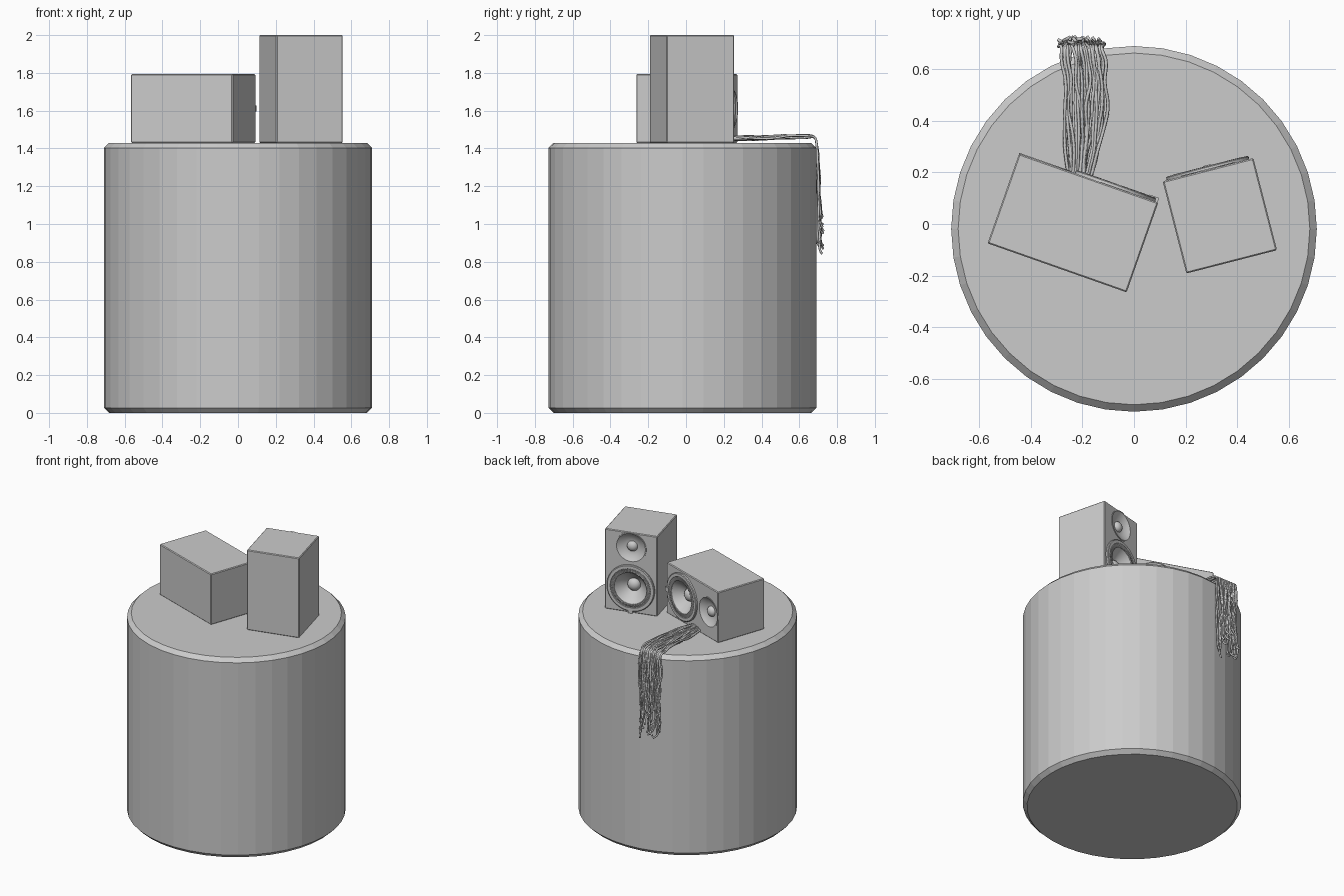
import bpy, bmesh, math, random
from mathutils import Matrix, Vector

if "Cube" in bpy.data.objects:
    bpy.data.objects.remove(bpy.data.objects["Cube"])

random.seed(4)
W, D, H = 0.363, 0.369, 0.572      # speaker cabinet
TOP = 1.43                         # pedestal height
WOOFER_Z, TWEETER_Z = -0.108, 0.180

grey = bpy.data.materials.new("light grey")
grey.diffuse_color = (0.6, 0.6, 0.6, 1)
grey.use_nodes = True
grey.node_tree.nodes["Principled BSDF"].inputs["Base Color"].default_value = grey.diffuse_color


def make(name, bm, matrix=Matrix(), smooth=None):
    bmesh.ops.recalc_face_normals(bm, faces=bm.faces)
    mesh = bpy.data.meshes.new(name)
    bm.to_mesh(mesh)
    bm.free()
    mesh.materials.append(grey)
    ob = bpy.data.objects.new(name, mesh)
    bpy.context.collection.objects.link(ob)
    ob.matrix_world = matrix
    if smooth:
        bpy.ops.object.select_all(action='DESELECT')
        ob.select_set(True)
        bpy.context.view_layer.objects.active = ob
        bpy.ops.object.shade_smooth_by_angle(angle=math.radians(smooth))
    return ob


def box(bm, size, centre=(0, 0, 0)):
    m = Matrix.Translation(centre) @ Matrix.Diagonal((*size, 1))
    return bmesh.ops.create_cube(bm, size=1, matrix=m)


def lathe(bm, profile, z, n=48):
    """Revolve (radius, height above baffle) about the driver's y axis."""
    rings = []
    for r, h in profile:
        y = D / 2 + h
        if r == 0:
            rings.append([bm.verts.new((0, y, z))] * n)
        else:
            rings.append([bm.verts.new((r * math.cos(2 * math.pi * i / n), y,
                                        z + r * math.sin(2 * math.pi * i / n)))
                          for i in range(n)])
    for a, b in zip(rings, rings[1:]):
        for i in range(n):
            j = (i + 1) % n
            bm.faces.new(dict.fromkeys((a[i], a[j], b[j], b[i])))


def dome(r, base, height, steps=5):
    return [(r * math.cos(t), base + height * math.sin(t))
            for t in (math.pi / 2 * k / steps for k in range(steps))] + [(0, base + height)]


def speaker(name, matrix):
    # cabinet with two driver openings
    bm = bmesh.new()
    box(bm, (W, D, H))
    bmesh.ops.bevel(bm, geom=bm.edges[:], offset=0.005, segments=1, affect='EDGES')
    cabinet = make(name + "_cabinet", bm, matrix)
    bm = bmesh.new()
    for r, z in ((0.150, WOOFER_Z), (0.102, TWEETER_Z)):
        m = Matrix.Translation((0, D / 2, z)) @ Matrix.Rotation(math.pi / 2, 4, 'X')
        bmesh.ops.create_cone(bm, cap_ends=True, segments=48, radius1=r, radius2=r,
                              depth=0.16, matrix=m)
    cutter = make(name + "_driver_cutter", bm, matrix)
    cutter.hide_render = True
    cutter.hide_set(True)
    mod = cabinet.modifiers.new("driver openings", 'BOOLEAN')
    mod.operation, mod.object, mod.solver = 'DIFFERENCE', cutter, 'EXACT'

    # woofer frame, surround, cone and dust cap
    bm = bmesh.new()
    lathe(bm, [(0.165, -0.002), (0.165, 0.010), (0.160, 0.014), (0.140, 0.014),
               (0.136, 0.006), (0.130, 0.006), (0.124, 0.011), (0.116, 0.011),
               (0.110, 0.003), (0.080, -0.028), (0.044, -0.058)]
          + dome(0.044, -0.058, 0.035), WOOFER_Z)
    make(name + "_woofer", bm, matrix, 35)

    # ring of small ribs around the woofer surround
    bm = bmesh.new()
    for i in range(72):
        m = (Matrix.Translation((0, D / 2 + 0.009, WOOFER_Z))
             @ Matrix.Rotation(2 * math.pi * i / 72, 4, 'Y')
             @ Matrix.Translation((0.125, 0, 0)) @ Matrix.Diagonal((0.024, 0.012, 0.006, 1)))
        bmesh.ops.create_cube(bm, size=1, matrix=m)
    make(name + "_surround_ribs", bm, matrix)

    # tweeter waveguide and dome
    bm = bmesh.new()
    lathe(bm, [(0.106, -0.002), (0.106, 0.003), (0.100, 0.003), (0.085, -0.008),
               (0.062, -0.020), (0.040, -0.026)] + dome(0.036, -0.026, 0.028), TWEETER_Z)
    make(name + "_tweeter", bm, matrix, 35)

    # small tab under the woofer
    bm = bmesh.new()
    box(bm, (0.030, 0.020, 0.040), (0, D / 2 + 0.008, WOOFER_Z - 0.155))
    make(name + "_badge_tab", bm, matrix)


# round pedestal with chamfered rims
bm = bmesh.new()
bmesh.ops.create_cone(bm, cap_ends=True, segments=40, radius1=0.709, radius2=0.709, depth=TOP,
                      matrix=Matrix.Translation((0, -0.019, TOP / 2)))
rims = [e for e in bm.edges if any(len(f.verts) > 4 for f in e.link_faces)]
bmesh.ops.bevel(bm, geom=rims, offset=0.027, segments=1, affect='EDGES')
make("pedestal", bm)

# one upright speaker, one lying on its side
speaker("upright_speaker", Matrix.Translation((0.333, 0.032, TOP + H / 2 - 0.001))
        @ Matrix.Rotation(math.radians(14.4), 4, 'Z'))
speaker("lying_speaker", Matrix.Translation((-0.237, 0.004, TOP + W / 2))
        @ Matrix.Rotation(math.radians(-19.4), 4, 'Z')
        @ Matrix.Rotation(math.radians(-90), 4, 'Y'))

# bundle of loose wires running over the rim and hanging down
curve = bpy.data.curves.new("wire_bundle", 'CURVE')
curve.dimensions = '3D'
curve.bevel_depth = 0.0065
curve.bevel_resolution = 1
curve.resolution_u = 4
curve.materials.append(grey)
u = random.uniform
for i in range(22):
    t = i / 21
    x0, x1 = -0.25 + 0.08 * t, -0.28 + 0.15 * t
    bow = 0.04 * t * t
    pts = [(x0, 0.17, 1.45 + u(-0.01, 0.01))]
    for k, y in enumerate((0.26, 0.36, 0.46, 0.55, 0.63)):
        f = (k + 1) / 6
        pts.append((x0 + (x1 - x0) * f + bow * math.sin(math.pi * f) + u(-0.015, 0.015),
                    y, 1.45 + 0.015 * f + u(-0.010, 0.012)))
    pts += [(x1, 0.685, 1.465), (x1 + u(-0.01, 0.01), 0.693, 1.42)]
    end = u(0.84, 1.08)
    for k in range(1, 6):
        pts.append((x1 + u(-0.022, 0.022), 0.69 + 0.003 * k + u(-0.012, 0.012),
                    1.42 + (end - 1.42) * k / 5))
    pts.append((pts[-1][0] + u(-0.04, 0.04), u(0.69, 0.73), end - 0.01))
    s = curve.splines.new('NURBS')
    s.points.add(len(pts) - 1)
    for p, co in zip(s.points, pts):
        p.co = (*co, 1)
    s.order_u = 3
    s.use_endpoint_u = True
curve.use_fill_caps = True
bpy.context.collection.objects.link(bpy.data.objects.new("wire_bundle", curve))
